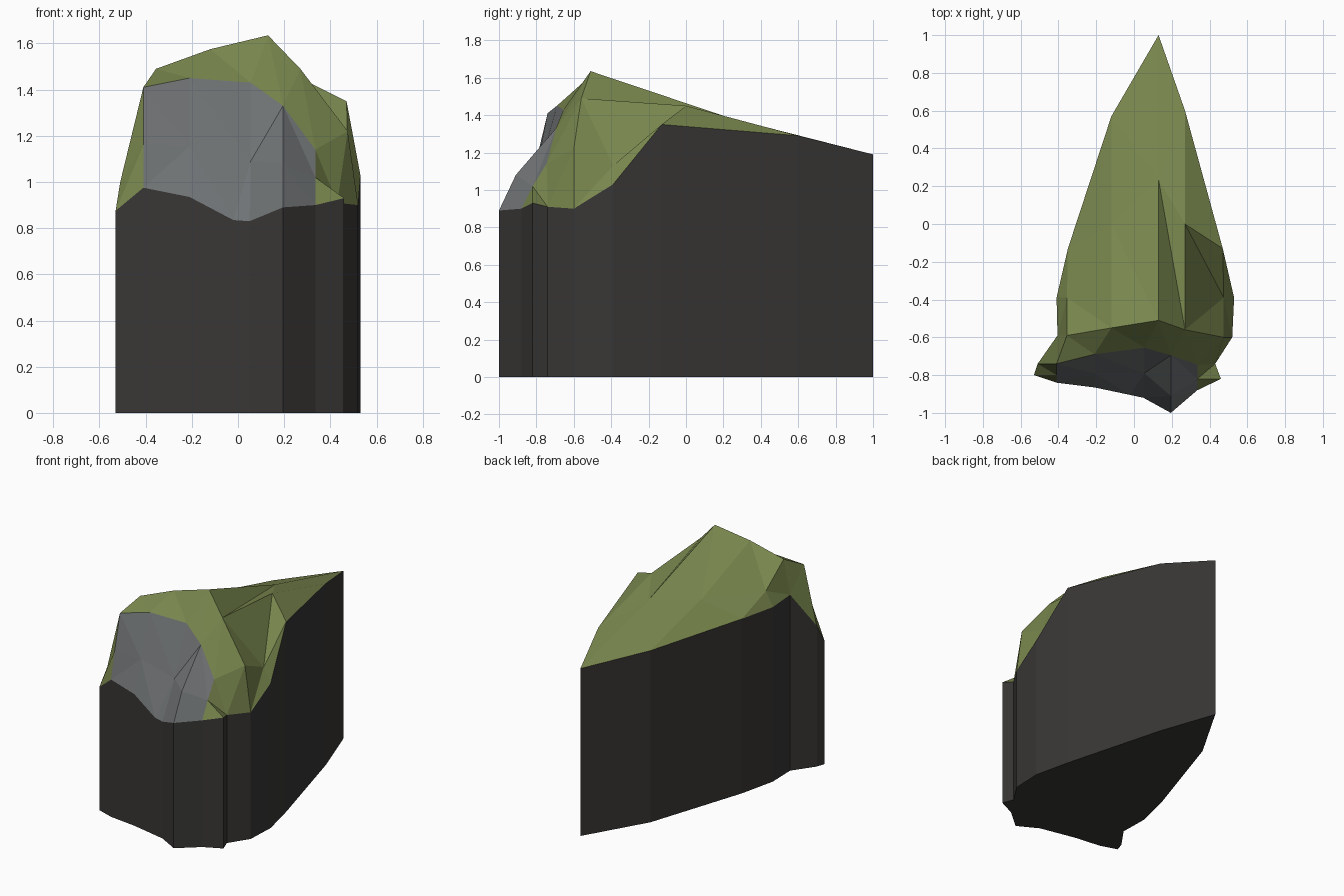
import bpy, bmesh
from mathutils import Vector
from mathutils.geometry import delaunay_2d_cdt

if "Cube" in bpy.data.objects:
    bpy.data.objects.remove(bpy.data.objects["Cube"])

# Top rim of the cliff, counter-clockwise from the rear tip (x, y, rim height)
RIM = [(.13, 1, 1.19), (-.12, .57, 1.22), (-.35, -.13, 1.24), (-.41, -.39, 1.24),
       (-.405, -.59, 1.25), (-.51, -.74, 1.0), (-.53, -.80, .875), (-.41, -.84, .975),
       (-.21, -.865, .935), (-.02, -.905, .835), (.05, -.92, .83), (.195, -1, .89),
       (.335, -.88, .90), (.46, -.82, .93), (.43, -.74, .91), (.52, -.60, .90),
       (.53, -.39, 1.03), (.47, -.13, 1.35), (.27, .60, 1.29)]
# Bare rock face: upper edge left to right, then its inner points
ROCK_EDGE = [(-.41, -.74, 1.41), (-.21, -.69, 1.45), (.055, -.655, 1.43),
             (.195, -.695, 1.33), (.335, -.745, 1.14), (.335, -.82, 1.02)]
ROCK_IN = [(-.41, -.80, 1.16), (-.21, -.79, 1.155), (.055, -.79, 1.09), (.195, -.91, 1.08)]
# Grass: crest loop around the plateau, then the right shoulder
CREST = [(.13, -.51, 1.635), (-.12, -.55, 1.575), (-.355, -.59, 1.49), (-.355, -.39, 1.34),
         (-.12, 0, 1.365), (.13, .235, 1.385)]
SHOULDER = [(.27, -.56, 1.49), (.27, 0, 1.45), (.475, -.60, 1.22), (.475, -.39, 1.13)]

pts = RIM + ROCK_EDGE + ROCK_IN + CREST + SHOULDER
n = len(RIM)
e, i = n, n + len(ROCK_EDGE)
c = i + len(ROCK_IN)
s = c + len(CREST)

# Crease lines that the facets must follow
lines = [(k, (k + 1) % n) for k in range(n)]
lines += [(k, k + 1) for k in range(e, i - 1)] + [(7, i), (i, e), (i - 1, 12)]
lines += [(k, k + 1) for k in range(c, s - 1)] + [(s - 1, c)]
lines += [(c, s), (s, s - 1), (s - 1, 0), (s - 1, s + 1), (s, s + 1), (s + 1, 18), (s + 1, 17),
          (s, s + 2), (s + 2, e + 4), (s + 2, s + 3), (s + 3, 17), (s + 1, s + 3),
          (e + 2, i + 2), (i + 3, 11), (0, s - 2)]
# (drop the last helper crease: the rear left slope folds to the rim instead)
lines.pop()

flat, _, tris, origin, _, _ = delaunay_2d_cdt(
    [Vector(p[:2]) for p in pts], lines, [], 1, 1e-5)
ids = [o[0] if o else -1 for o in origin]
rock_ids = set(range(7, 13)) | set(range(e, c))


def make(name, faces, verts, color):
    bm = bmesh.new()
    made = {}
    for f in faces:
        for k in f:
            if k not in made:
                made[k] = bm.verts.new(verts[k])
        bm.faces.new([made[k] for k in f])
    mesh = bpy.data.meshes.new(name)
    bm.to_mesh(mesh)
    bm.free()
    mat = bpy.data.materials.new(name + "_colour")
    mat.diffuse_color = (*color, 1)
    mat.use_nodes = True
    mat.node_tree.nodes["Principled BSDF"].inputs["Base Color"].default_value = mat.diffuse_color
    mesh.materials.append(mat)
    bpy.context.collection.objects.link(bpy.data.objects.new(name, mesh))


top = [tuple(ids[k] for k in t) for t in tris]
top = [t for t in top if min(t) >= 0]
make("rock_face", [t for t in top if set(t) <= rock_ids], pts, (.16, .17, .175))
make("grass_slopes", [t for t in top if not set(t) <= rock_ids], pts, (.19, .24, .075))

# Cliff walls and flat underside
walls = [(k, k + n, (k + 1) % n + n, (k + 1) % n) for k in range(n)]
walls.append(tuple(range(2 * n - 1, n - 1, -1)))
make("cliff_wall", walls, RIM + [(x, y, 0) for x, y, _ in RIM], (.04, .038, .036))
